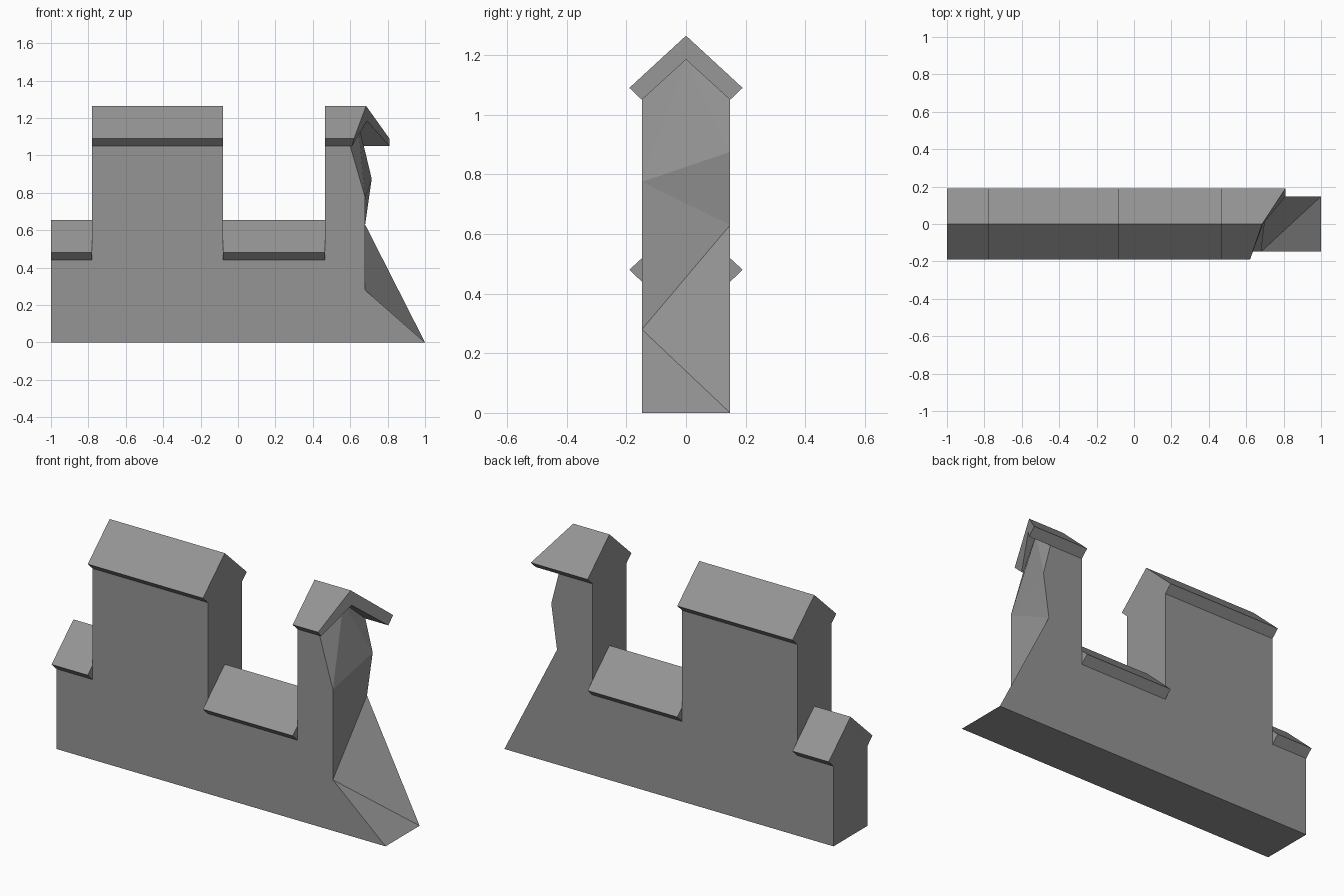
import bpy, bmesh

cube = bpy.data.objects.get("Cube")
if cube:
    bpy.data.objects.remove(cube, do_unlink=True)

# Single stone colour
stone = bpy.data.materials.new("grey_stone")
stone.use_nodes = True
GREY = (0.3, 0.3, 0.3, 1)
stone.diffuse_color = GREY
stone.node_tree.nodes["Principled BSDF"].inputs["Base Color"].default_value = GREY

HALF, EAVE = 0.148, 0.19          # wall half thickness, eave half width
LOW, HIGH = 0.44, 1.05            # wall tops under the capping
PEAK, INNER_PEAK = 0.215, 0.135   # ridge heights above the wall top


def finish(name, bm):
    bmesh.ops.recalc_face_normals(bm, faces=bm.faces)
    mesh = bpy.data.meshes.new(name)
    bm.to_mesh(mesh)
    bm.free()
    mesh.materials.append(stone)
    obj = bpy.data.objects.new(name, mesh)
    bpy.context.collection.objects.link(obj)
    return obj


def loft(name, profile, x0, ends):
    """Extrude a (y, z) profile from x0 to an end x for each point."""
    bm = bmesh.new()
    a = [bm.verts.new((x0, y, z)) for y, z in profile]
    b = [bm.verts.new((x, y, z)) for x, (y, z) in zip(ends, profile)]
    n = len(profile)
    bm.faces.new(a)
    bm.faces.new(b)
    for i in range(n):
        j = (i + 1) % n
        bm.faces.new((a[i], a[j], b[j], b[i]))
    return finish(name, bm)


def capping(base):
    return [(-HALF, base), (-EAVE, base + 0.04), (0, base + PEAK),
            (EAVE, base + 0.04), (HALF, base)]


# Gabled cappings over the intact wall sections
for name, x0, x1, base in (("end_low_capping", -1, -0.78, LOW),
                           ("tall_capping", -0.78, -0.08, HIGH),
                           ("middle_low_capping", -0.08, 0.465, LOW)):
    loft(name, capping(base), x0, [x1] * 5)

# Hollow capping with a slanted broken end
loft("broken_capping", capping(HIGH) + [(0, HIGH + INNER_PEAK)], 0.465,
     [0.61, 0.62, 0.685, 0.81, 0.81, 0.69])

# Wall with stepped top and a faceted broken end
steps = [(0.465, HIGH), (0.465, LOW), (-0.08, LOW), (-0.08, HIGH),
         (-0.78, HIGH), (-0.78, LOW), (-1, LOW), (-1, 0)]
front_break = [(1, 0), (0.68, 0.28), (0.68, 0.775), (0.60, HIGH)]
back_break = [(1, 0), (0.68, 0.63), (0.715, 0.875), (0.67, HIGH)]
bm = bmesh.new()
f = [bm.verts.new((x, -HALF, z)) for x, z in front_break + steps]
b = [bm.verts.new((x, HALF, z)) for x, z in back_break + steps]
bm.faces.new(f)
bm.faces.new(b)
for i in range(4, len(f)):
    j = (i + 1) % len(f)
    bm.faces.new((f[i], f[j], b[j], b[i]))

# Core rising to the ridge inside the hollow capping
tip = bm.verts.new((0.64, 0, HIGH + INNER_PEAK))
root = bm.verts.new((0.465, 0, HIGH + INNER_PEAK))
for face in ((f[0], b[0], f[1]), (f[1], b[0], b[1]), (f[1], b[1], f[2]),
             (f[2], b[1], b[2]), (f[2], b[2], tip), (f[2], tip, f[3]),
             (b[2], b[3], tip), (f[3], tip, root, f[4]),
             (b[3], b[4], root, tip), (f[4], root, b[4])):
    bm.faces.new(face)
finish("wall", bm)
